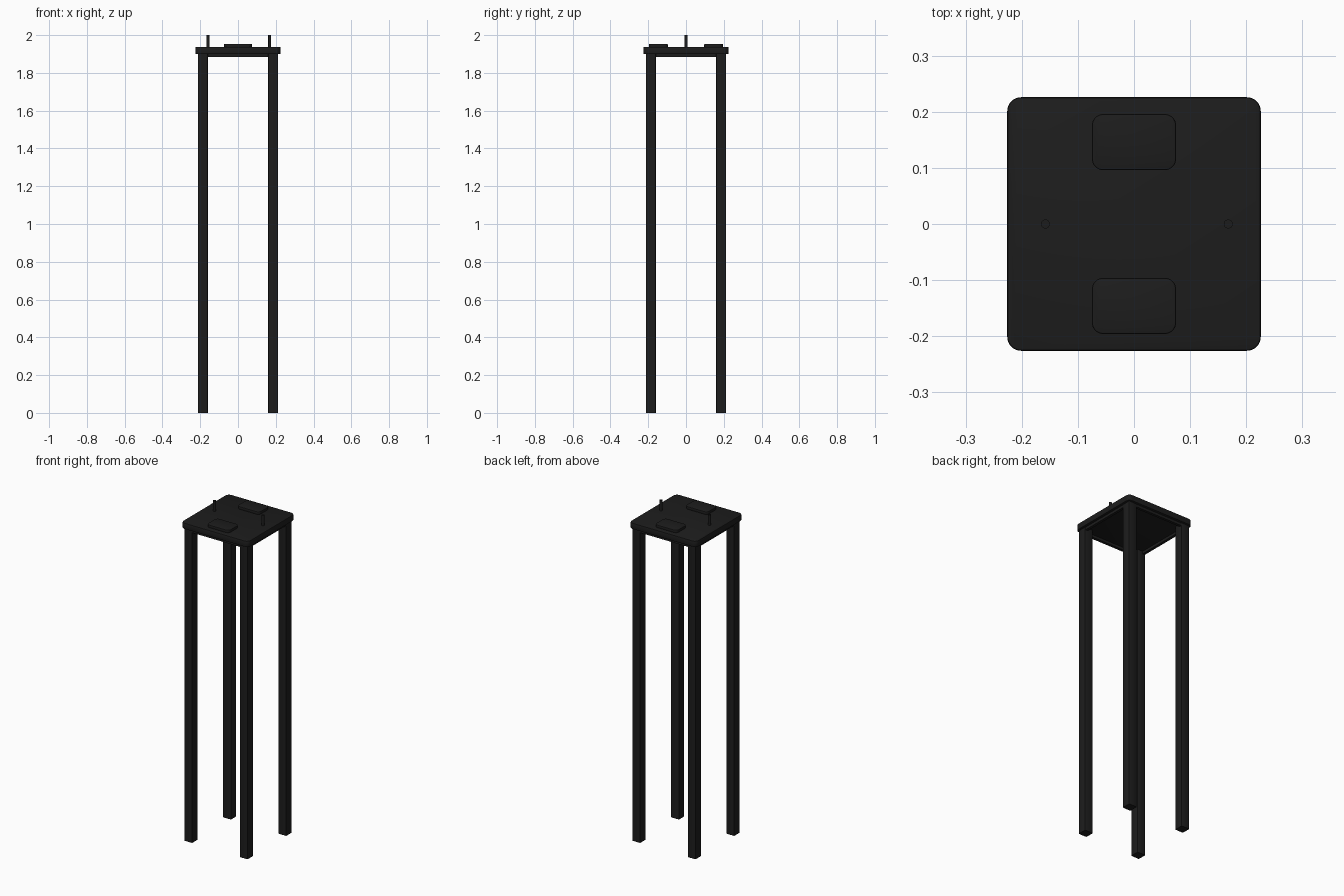
import bpy, bmesh, math
from mathutils import Matrix

if "Cube" in bpy.data.objects:
    bpy.data.objects.remove(bpy.data.objects["Cube"])


def material(name, c):
    m = bpy.data.materials.new(name)
    m.diffuse_color = (c, c, c, 1)
    m.use_nodes = True
    m.node_tree.nodes["Principled BSDF"].inputs["Base Color"].default_value = m.diffuse_color
    return m


BLACK = material("black", 0.012)


def finish(bm, name):
    bmesh.ops.recalc_face_normals(bm, faces=bm.faces)
    me = bpy.data.meshes.new(name)
    bm.to_mesh(me)
    bm.free()
    ob = bpy.data.objects.new(name, me)
    bpy.context.collection.objects.link(ob)
    me.materials.append(BLACK)
    bpy.ops.object.select_all(action='DESELECT')
    ob.select_set(True)
    bpy.context.view_layer.objects.active = ob
    bpy.ops.object.shade_smooth_by_angle(angle=math.radians(35))
    return ob


def box(name, x0, x1, y0, y1, z0, z1, corner=0.0, edge=0.0, seg=5):
    """Box with rounded upright corners and softened rim edges."""
    bm = bmesh.new()
    bmesh.ops.create_cube(bm, size=1)
    bmesh.ops.transform(bm, verts=bm.verts, matrix=Matrix.Translation(
        ((x0 + x1) / 2, (y0 + y1) / 2, (z0 + z1) / 2)) @ Matrix.Diagonal((x1 - x0, y1 - y0, z1 - z0, 1)))
    if corner:
        up = [e for e in bm.edges if abs(e.verts[0].co.z - e.verts[1].co.z) > 1e-4]
        bmesh.ops.bevel(bm, geom=up, offset=corner, segments=seg, profile=0.5, affect='EDGES')
    if edge:
        rim = [e for e in bm.edges if abs(e.verts[0].co.z - e.verts[1].co.z) < 1e-5]
        bmesh.ops.bevel(bm, geom=rim, offset=edge, segments=2, profile=0.5, affect='EDGES')
    return finish(bm, name)


# top plate
box("top_plate", -0.226, 0.226, -0.226, 0.226, 1.90, 1.937, corner=0.025, edge=0.004)

# legs
for sx, xn in ((-1, "left"), (1, "right")):
    for sy, yn in ((-1, "front"), (1, "back")):
        cx, cy = sx * 0.186, sy * 0.186
        box(f"{yn}_{xn}_leg", cx - 0.027, cx + 0.027, cy - 0.027, cy + 0.027,
            0, 1.90, corner=0.004, seg=2)

# apron rails under the plate, joining the legs
for s, xn, yn in ((-1, "left", "front"), (1, "right", "back")):
    a, b = sorted((s * 0.195, s * 0.211))
    box(f"{yn}_apron", -0.16, 0.16, a, b, 1.884, 1.902)
    box(f"{xn}_apron", a, b, -0.16, 0.16, 1.884, 1.902)

# foot pads on the top
for s, n in ((-1, "front"), (1, "back")):
    c = 0.146 * s
    box(f"{n}_pad", -0.075, 0.075, c - 0.05, c + 0.05, 1.935, 1.953, corner=0.02, edge=0.003)

# upright pegs
for x, n in ((-0.158, "left"), (0.168, "right")):
    bm = bmesh.new()
    bmesh.ops.create_cone(bm, cap_ends=True, segments=20, radius1=0.008, radius2=0.008, depth=0.066,
                          matrix=Matrix.Translation((x, 0, 1.967)))
    finish(bm, f"{n}_peg")
